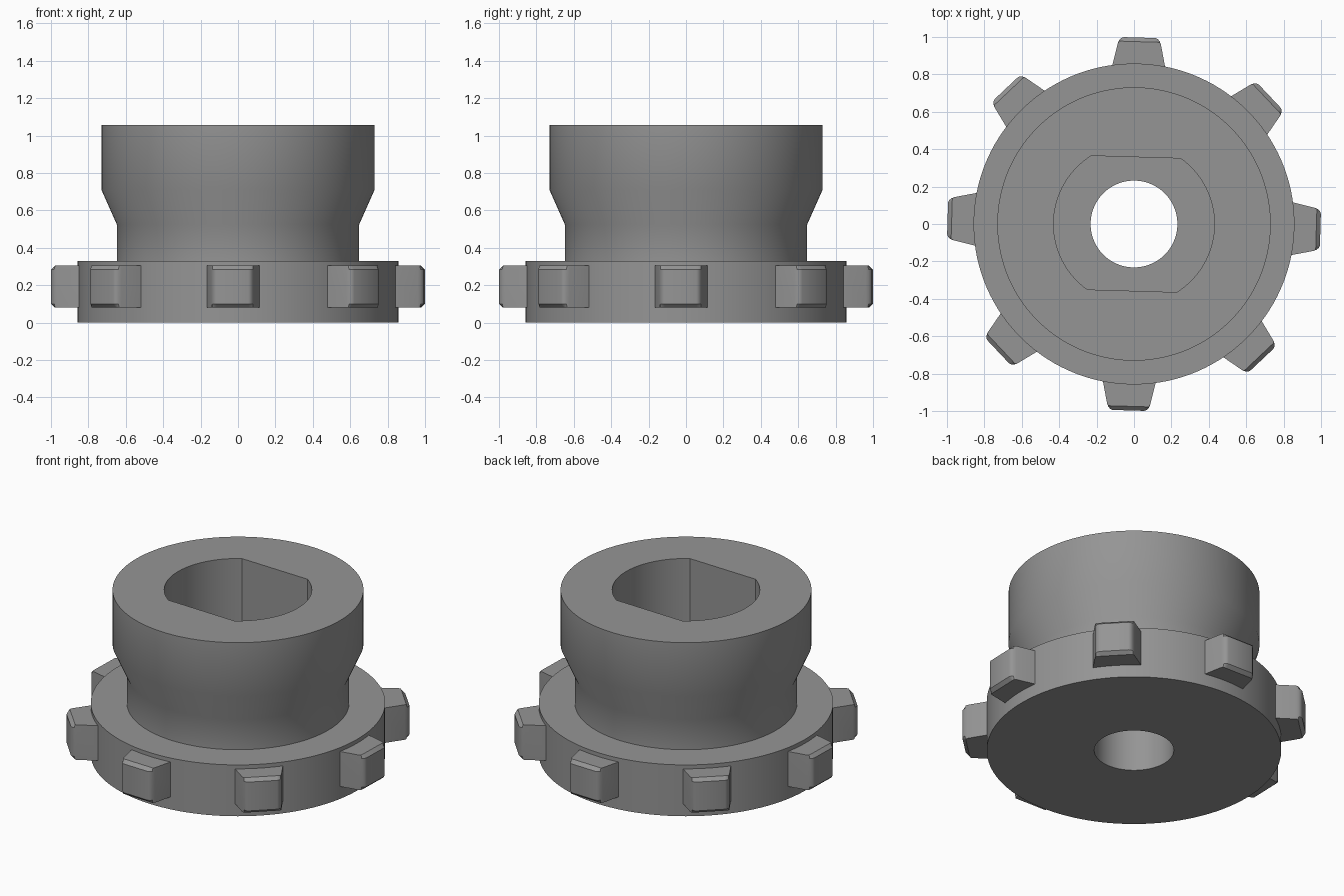
import bpy, bmesh, math

if "Cube" in bpy.data.objects:
    bpy.data.objects.remove(bpy.data.objects["Cube"])

TILT = math.radians(-1.7)   # whole part is turned slightly about z
N = 128

grey = bpy.data.materials.new("medium grey")
grey.diffuse_color = (0.30, 0.30, 0.30, 1)
grey.use_nodes = True
grey.node_tree.nodes["Principled BSDF"].inputs["Base Color"].default_value = grey.diffuse_color


def finish(bm, name):
    bmesh.ops.recalc_face_normals(bm, faces=bm.faces)
    mesh = bpy.data.meshes.new(name)
    bm.to_mesh(mesh)
    bm.free()
    mesh.materials.append(grey)
    obj = bpy.data.objects.new(name, mesh)
    bpy.context.collection.objects.link(obj)
    bpy.ops.object.select_all(action='DESELECT')
    obj.select_set(True)
    bpy.context.view_layer.objects.active = obj
    bpy.ops.object.shade_smooth_by_angle(angle=math.radians(30))
    return obj


def bridge(bm, a, b):
    n = len(a)
    for i in range(n):
        j = (i + 1) % n
        bm.faces.new((a[i], a[j], b[j], b[i]))


# Hub: closed turned section with a bore and a pocket with two flats
POCKET_R = 0.43
FLAT = POCKET_R * math.sin(20 * 2 * math.pi / N)


def ring(bm, r, z, flats):
    verts = []
    for i in range(N):
        a = 2 * math.pi * i / N
        x, y = r * math.cos(a), r * math.sin(a)
        if flats and abs(y) > FLAT:
            x, y = x * FLAT / abs(y), math.copysign(FLAT, y)
        verts.append(bm.verts.new((x, y, z)))
    return verts


section = [
    (0.232, 0.0, False), (0.858, 0.0, False),        # base
    (0.858, 0.33, False), (0.648, 0.33, False),      # flange and step
    (0.648, 0.525, False), (0.731, 0.712, False),    # neck and flare
    (0.731, 1.057, False),                           # collar
    (POCKET_R, 1.057, True), (POCKET_R, 0.33, True),  # pocket
    (0.232, 0.33, False),                            # bore
]
bm = bmesh.new()
rings = [ring(bm, *s) for s in section]
for k in range(len(rings)):
    bridge(bm, rings[k], rings[(k + 1) % len(rings)])
hub = finish(bm, "hub")
hub.rotation_euler.z = TILT

# Teeth: tapered plan with rounded corners, chamfered above and below the tip
half = [(0.80, 0.151), (0.965, 0.115), (0.98, 0.108), (0.992, 0.098), (0.997, 0.085)]
plan = half + [(r, -w) for r, w in reversed(half)]
levels = [(0.08, 0.975), (0.10, 1.0), (0.285, 1.0), (0.305, 0.975)]
for k in range(8):
    bm = bmesh.new()
    loops = [[bm.verts.new((min(r, reach), w, z)) for r, w in plan]
             for z, reach in levels]
    for a, b in zip(loops, loops[1:]):
        bridge(bm, a, b)
    bm.faces.new(loops[0])
    bm.faces.new(loops[-1])
    tooth = finish(bm, f"tooth_{k + 1}")
    tooth.rotation_euler.z = TILT + k * math.pi / 4
